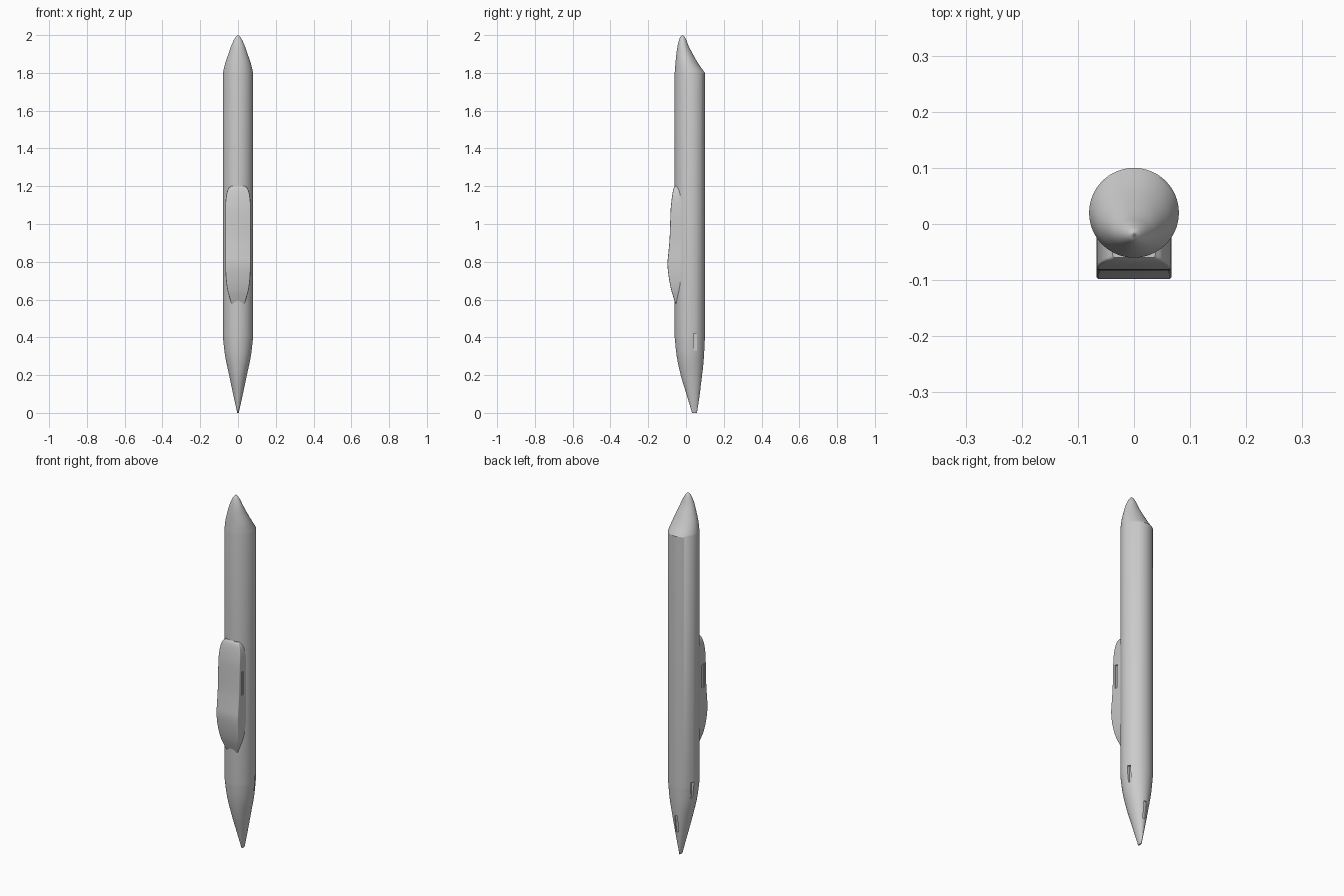
import bpy, bmesh, math
from mathutils import Vector

cube = bpy.data.objects.get("Cube")
if cube:
    bpy.data.objects.remove(cube, do_unlink=True)

grey = bpy.data.materials.new("hull_grey")
grey.use_nodes = True
COLOUR = (0.6, 0.6, 0.6, 1)
grey.diffuse_color = COLOUR
grey.node_tree.nodes["Principled BSDF"].inputs["Base Color"].default_value = COLOUR


def refine(rows, steps):
    """Interpolate station rows with a smooth curve, keeping the first column rising."""
    out = []
    for i in range(len(rows) - 1):
        a, b = rows[i], rows[i + 1]
        p, n = rows[max(i - 1, 0)], rows[min(i + 2, len(rows) - 1)]
        h = b[0] - a[0]
        for s in range(steps):
            t = s / steps
            row = [a[0] + h * t]
            for k in range(1, len(a)):
                ma = (b[k] - p[k]) / (b[0] - p[0]) * h
                mb = (n[k] - a[k]) / (n[0] - a[0]) * h
                row.append((2*t**3 - 3*t**2 + 1) * a[k] + (t**3 - 2*t**2 + t) * ma
                           + (3*t**2 - 2*t**3) * b[k] + (t**3 - t**2) * mb)
            out.append(row)
    return out + [list(rows[-1])]


def loft(name, rings):
    """Skin a stack of equal rings and cap both ends."""
    bm = bmesh.new()
    loops = [[bm.verts.new(p) for p in ring] for ring in rings]
    n = len(loops[0])
    for lo, hi in zip(loops, loops[1:]):
        for i in range(n):
            j = (i + 1) % n
            bm.faces.new((lo[i], lo[j], hi[j], hi[i]))
    bm.faces.new(loops[0])
    bm.faces.new(loops[-1])
    bmesh.ops.recalc_face_normals(bm, faces=bm.faces)
    mesh = bpy.data.meshes.new(name)
    bm.to_mesh(mesh)
    bm.free()
    mesh.materials.append(grey)
    obj = bpy.data.objects.new(name, mesh)
    bpy.context.collection.objects.link(obj)
    return obj


def cut_slot(target, centre, size, tilt=0):
    """Cut a shallow rectangular recess."""
    bpy.ops.mesh.primitive_cube_add(size=1, location=centre, rotation=(tilt, 0, 0))
    cutter = bpy.context.object
    cutter.scale = size
    cutter.hide_render = True
    mod = target.modifiers.new("slot", 'BOOLEAN')
    mod.operation, mod.solver, mod.object = 'DIFFERENCE', 'EXACT', cutter
    bpy.context.view_layer.objects.active = target
    bpy.ops.object.modifier_apply(modifier=mod.name)
    bpy.data.objects.remove(cutter, do_unlink=True)


def finish(obj, angle):
    bpy.ops.object.select_all(action='DESELECT')
    obj.select_set(True)
    bpy.context.view_layer.objects.active = obj
    bpy.ops.object.shade_smooth_by_angle(angle=math.radians(angle))


# Hull stations: height, front y, back y, half width
tail = [(0, .032, .058, .004), (.1, .002, .073, .026), (.2, -.028, .086, .047),
        (.3, -.049, .095, .068), (.4, -.06, .1, .08)]
nose = [(1.8, -.06, .1, .08), (1.85, -.056, .065, .068), (1.9, -.051, .036, .051),
        (1.94, -.045, .015, .037), (1.97, -.038, .003, .024),
        (1.99, -.03, -.007, .012), (2, -.02, -.016, .002)]
SIDES = 64
rings = []
for z, front, back, half in refine(tail, 5) + refine(nose, 5):
    mid, depth = (front + back) / 2, (back - front) / 2
    rings.append([(half * math.cos(a), mid + depth * math.sin(a), z)
                  for a in (2 * math.pi * i / SIDES for i in range(SIDES))])
hull = loft("hull", rings)

# Front pod stations: height, half width, front y
pod_rows = [(.575, .034, -.054), (.61, .045, -.066), (.65, .056, -.078), (.71, .064, -.09),
            (.785, .067, -.098), (.85, .067, -.093), (.92, .067, -.087), (1, .067, -.084),
            (1.08, .067, -.081), (1.13, .065, -.076), (1.17, .058, -.07),
            (1.19, .049, -.065), (1.2, .038, -.06)]
EDGE = .005
rings = []
for z, half, front in refine(pod_rows, 4):
    arc = [(half - EDGE + EDGE * math.sin(a), front + EDGE - EDGE * math.cos(a), z)
           for a in (math.pi / 2 * i / 4 for i in range(5))]
    right = [(half, .02, z)] + arc[::-1]
    rings.append(right + [(-x, y, h) for x, y, h in right[::-1]])
pod = loft("front_pod", rings)

# Slots on both sides of the pod and tail, and one on the back of the tail
for side in (-1, 1):
    cut_slot(pod, (side * .067, -.056, .975), (.012, .02, .13))
    cut_slot(hull, (side * .074, .049, .375), (.022, .016, .09))
cut_slot(hull, (0, .084, .18), (.016, .014, .095), -.12)

finish(hull, 30)
finish(pod, 35)
